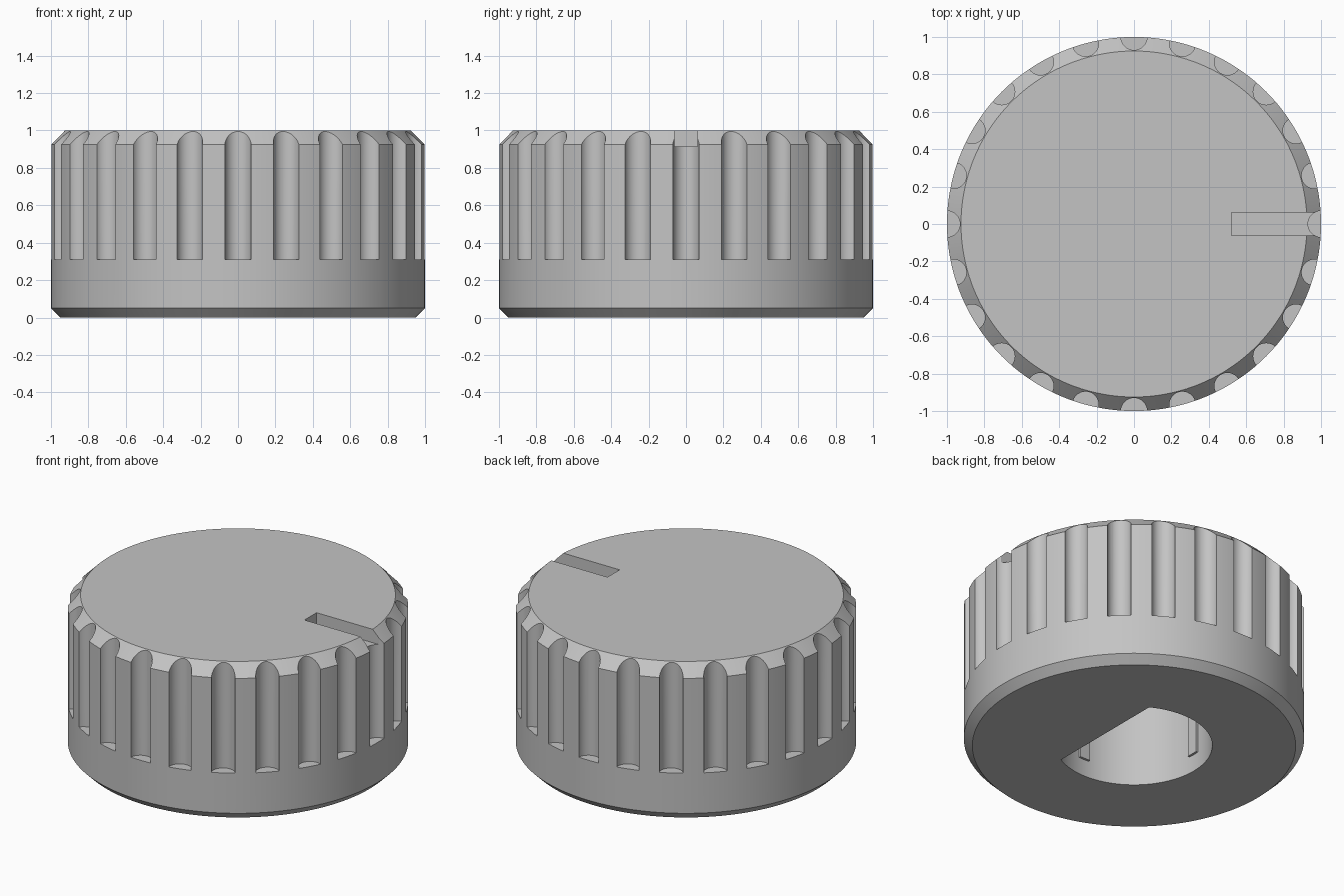
import bpy
import bmesh
from math import sin, cos, pi, acos, radians
from mathutils import Matrix

cube = bpy.data.objects.get("Cube")
if cube:
    bpy.data.objects.remove(cube, do_unlink=True)

# Material
grey = bpy.data.materials.new("light grey plastic")
grey.use_nodes = True
COLOUR = (0.55, 0.55, 0.55, 1)
grey.diffuse_color = COLOUR
grey.node_tree.nodes["Principled BSDF"].inputs["Base Color"].default_value = COLOUR


def make_object(name, bm):
    bmesh.ops.recalc_face_normals(bm, faces=bm.faces)
    mesh = bpy.data.meshes.new(name)
    bm.to_mesh(mesh)
    bm.free()
    obj = bpy.data.objects.new(name, mesh)
    bpy.context.collection.objects.link(obj)
    mesh.materials.append(grey)
    return obj


def loft(bm, rings):
    """Join rings of points with quads and cap both ends."""
    loops = [[bm.verts.new(p) for p in ring] for ring in rings]
    n = len(loops[0])
    for low, high in zip(loops, loops[1:]):
        for i in range(n):
            j = (i + 1) % n
            bm.faces.new((low[i], low[j], high[j], high[i]))
    bm.faces.new(loops[0][::-1])
    bm.faces.new(loops[-1])


def circle(radius, z, n, cx=0, cy=0):
    return [(cx + radius * cos(2 * pi * i / n), cy + radius * sin(2 * pi * i / n), z)
            for i in range(n)]


def add_box(bm, x0, x1, y0, y1, z0, z1):
    size = Matrix.Diagonal((x1 - x0, y1 - y0, z1 - z0, 1))
    place = Matrix.Translation(((x0 + x1) / 2, (y0 + y1) / 2, (z0 + z1) / 2))
    return bmesh.ops.create_cube(bm, size=1, matrix=place @ size)["verts"]


def cut(target, cutter):
    cutter.hide_render = True
    mod = target.modifiers.new("cut", "BOOLEAN")
    mod.operation = "DIFFERENCE"
    mod.solver = "EXACT"
    mod.object = cutter
    bpy.context.view_layer.objects.active = target
    bpy.ops.object.modifier_apply(modifier=mod.name)
    bpy.data.objects.remove(cutter, do_unlink=True)


# Knob body: turned profile with a chamfer at each end
bm = bmesh.new()
profile = [(0.95, 0), (1, 0.05), (1, 0.925), (0.925, 1)]
loft(bm, [circle(r, z, 144) for r, z in profile])
knob = make_object("knob_body", bm)

# Grip flutes around the rim
bm = bmesh.new()
for i in range(24):
    a = i * pi / 12
    loft(bm, [circle(0.07, z, 32, cos(a), sin(a)) for z in (0.31, 1.2)])
cut(knob, make_object("flute_cutter", bm))

# Pointer slot in the top
bm = bmesh.new()
add_box(bm, 0.52, 1.2, -0.062, 0.062, 0.913, 1.2)
cut(knob, make_object("slot_cutter", bm))

# Blind shaft hole with one flat side
BORE, FLAT, DEPTH = 0.46, 0.222, 0.8
start = acos(FLAT / BORE)
angles = [start + (2 * pi - 2 * start) * i / 72 for i in range(73)]
bm = bmesh.new()
loft(bm, [[(BORE * cos(a), BORE * sin(a), z) for a in angles] for z in (-0.2, DEPTH)])
cut(knob, make_object("bore_cutter", bm))

# Grip ribs inside the shaft hole
bm = bmesh.new()
for a in (pi / 2, pi, 3 * pi / 2):
    verts = add_box(bm, BORE - 0.015, BORE + 0.03, -0.037, 0.037, 0.11, DEPTH + 0.01)
    bmesh.ops.rotate(bm, verts=verts, matrix=Matrix.Rotation(a, 3, "Z"))
make_object("bore_ribs", bm)

# Smooth curved walls, keep the edges crisp
bpy.ops.object.select_all(action="DESELECT")
knob.select_set(True)
bpy.context.view_layer.objects.active = knob
bpy.ops.object.shade_smooth_by_angle(angle=radians(25))
